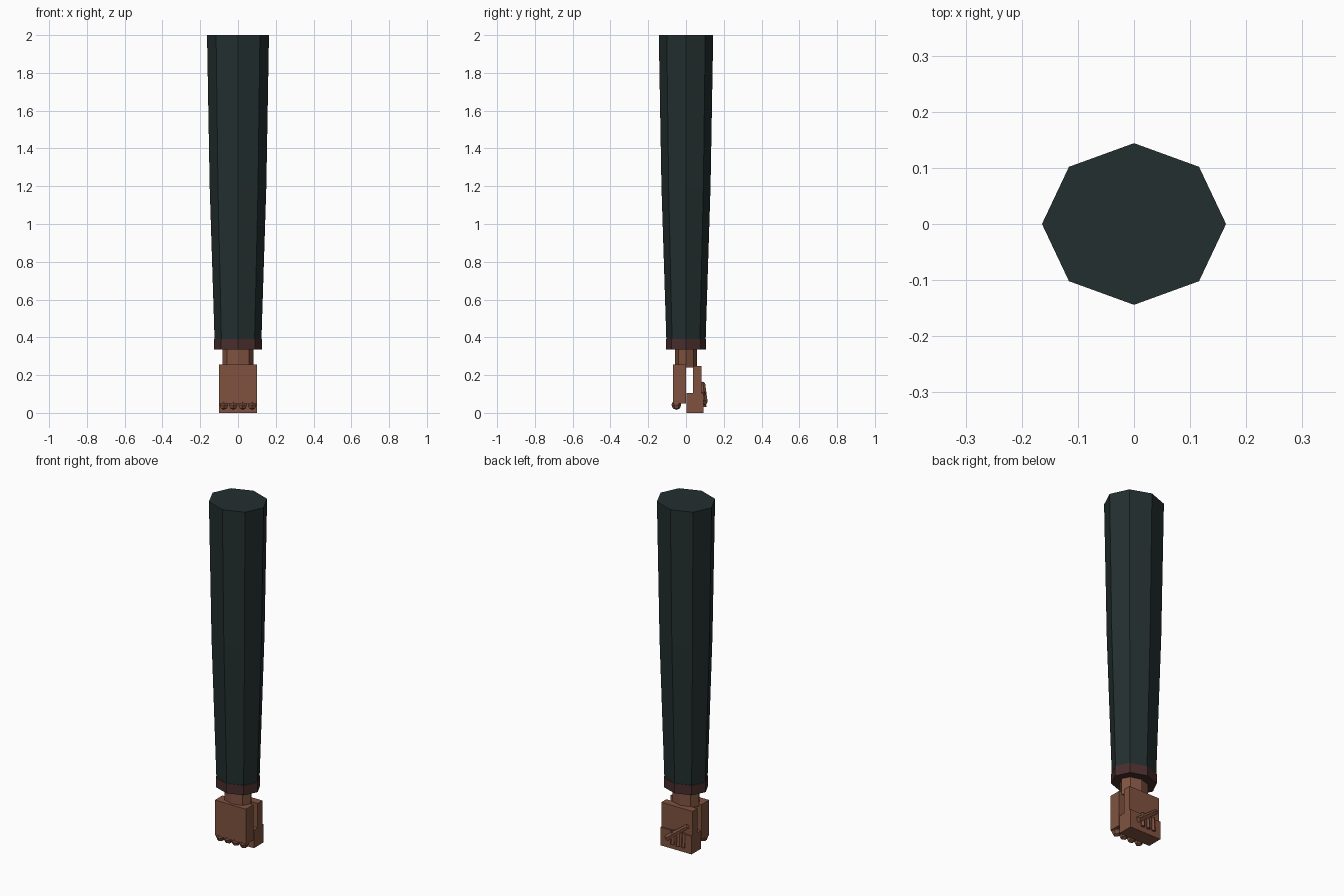
import bpy, bmesh, math
from mathutils import Vector, Matrix

cube = bpy.data.objects.get("Cube")
if cube:
    bpy.data.objects.remove(cube, do_unlink=True)


def material(name, rgb):
    m = bpy.data.materials.new(name)
    m.use_nodes = True
    m.diffuse_color = (*rgb, 1)
    bsdf = m.node_tree.nodes["Principled BSDF"]
    bsdf.inputs["Base Color"].default_value = (*rgb, 1)
    bsdf.inputs["Roughness"].default_value = 0.9
    return m


CLOTH = material("dark green cloth", (0.017, 0.028, 0.028))
TRIM = material("dark red trim", (0.066, 0.027, 0.026))
SKIN = material("brown skin", (0.215, 0.086, 0.051))


def finish(name, bm, mat):
    bmesh.ops.recalc_face_normals(bm, faces=bm.faces)
    mesh = bpy.data.meshes.new(name)
    bm.to_mesh(mesh)
    bm.free()
    mesh.materials.append(mat)
    obj = bpy.data.objects.new(name, mesh)
    bpy.context.collection.objects.link(obj)
    return obj


def octagon_tube(name, rings, mat):
    """Closed eight-sided loft; each ring is (z, half width, half depth)."""
    bm = bmesh.new()
    loops = []
    for z, rx, ry in rings:
        loops.append([bm.verts.new((rx * math.cos(i * math.pi / 4),
                                    ry * math.sin(i * math.pi / 4), z))
                      for i in range(8)])
    for a, b in zip(loops, loops[1:]):
        for i in range(8):
            j = (i + 1) % 8
            bm.faces.new((a[i], a[j], b[j], b[i]))
    bm.faces.new(loops[0])
    bm.faces.new(loops[-1])
    return finish(name, bm, mat)


def box(name, lo, hi, mat):
    lo, hi = Vector(lo), Vector(hi)
    bm = bmesh.new()
    bmesh.ops.create_cube(bm, size=1)
    bmesh.ops.scale(bm, vec=hi - lo, verts=bm.verts)
    bmesh.ops.translate(bm, vec=(lo + hi) / 2, verts=bm.verts)
    return finish(name, bm, mat)


def bar(name, start, end, radius, mat, sides=5):
    """Low-poly finger between two points, slightly thinner at the tip."""
    start, end = Vector(start), Vector(end)
    d = end - start
    bm = bmesh.new()
    bmesh.ops.create_cone(bm, cap_ends=True, segments=sides, radius1=radius,
                          radius2=radius * 0.8, depth=d.length)
    turn = d.to_track_quat('Z', 'Y').to_matrix().to_4x4()
    bm.transform(Matrix.Translation((start + end) / 2) @ turn)
    return finish(name, bm, mat)


# Sleeve, cuff and wrist
octagon_tube("sleeve", [(0.385, 0.124, 0.104), (1.2, 0.150, 0.130),
                        (2.0, 0.164, 0.144)], CLOTH)
octagon_tube("cuff", [(0.335, 0.127, 0.107), (0.392, 0.127, 0.107)], TRIM)
octagon_tube("wrist", [(0.24, 0.083, 0.058), (0.34, 0.083, 0.058)], SKIN)

# Hand: back of the hand, curled fingers and palm with a gap between
box("hand_back", (-0.1, -0.07, 0.05), (0.1, 0.0, 0.255), SKIN)
box("palm", (-0.1, 0.038, 0.1), (0.1, 0.083, 0.247), SKIN)
box("curled_fingers", (-0.1, 0.003, 0.0), (0.1, 0.092, 0.105), SKIN)

# Knuckles along the lower front edge
for i in range(4):
    bm = bmesh.new()
    bmesh.ops.create_uvsphere(bm, u_segments=6, v_segments=4, radius=0.026)
    bmesh.ops.translate(bm, vec=(-0.075 + 0.05 * i, -0.051, 0.042), verts=bm.verts)
    finish(f"knuckle_{i + 1}", bm, SKIN)

# Slanted thumb with fingertips below it
bar("thumb", (0.055, 0.098, 0.055), (-0.075, 0.088, 0.155), 0.017, SKIN)
for i in range(3):
    x = 0.02 - 0.035 * i
    bar(f"fingertip_{i + 1}", (x, 0.096, 0.03), (x, 0.092, 0.11), 0.012, SKIN)
